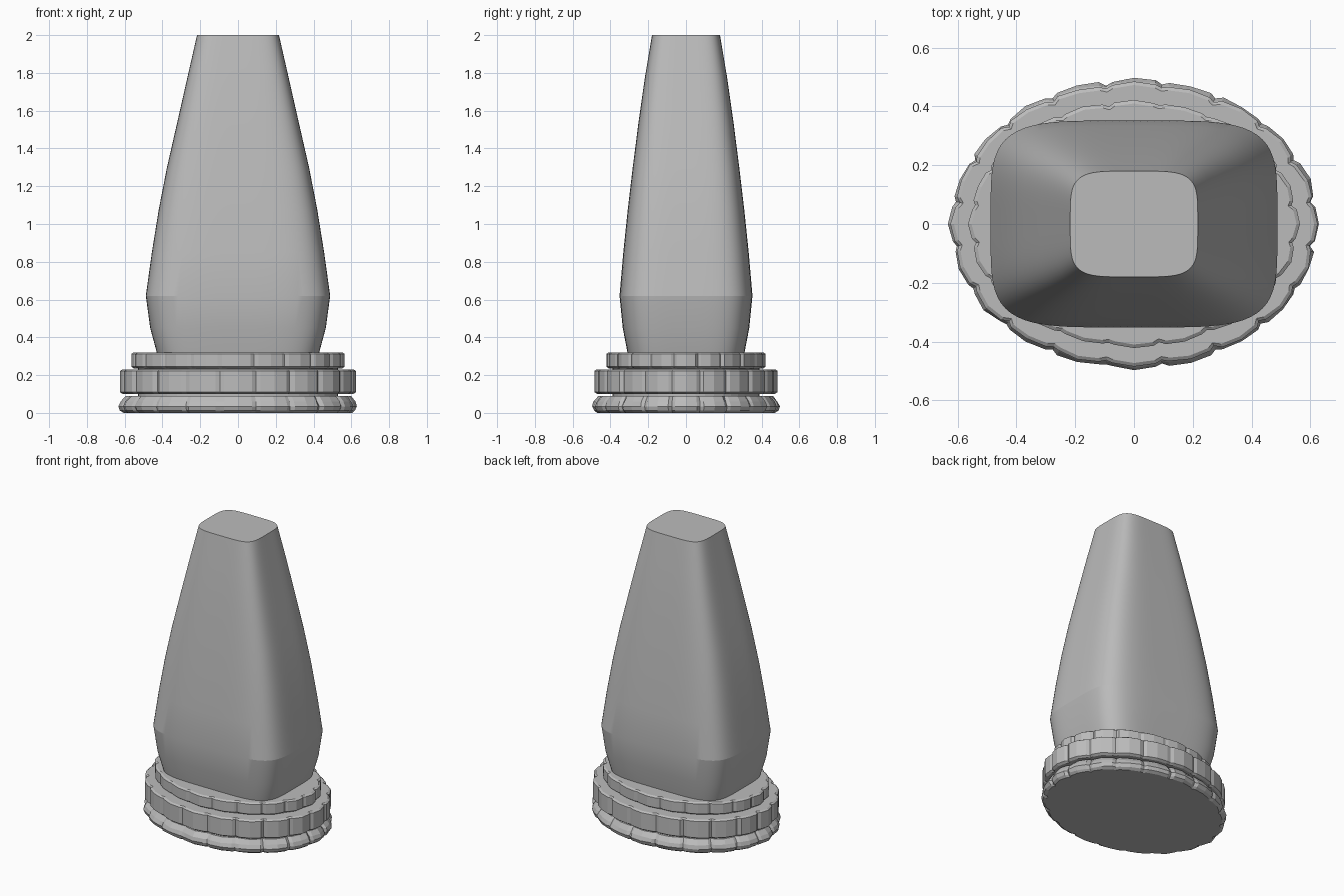
import bpy, bmesh, math, random

if "Cube" in bpy.data.objects:
    bpy.data.objects.remove(bpy.data.objects["Cube"])

random.seed(4)

grey = bpy.data.materials.new("stone grey")
grey.diffuse_color = (0.5, 0.5, 0.5, 1)
grey.use_nodes = True
grey.node_tree.nodes["Principled BSDF"].inputs["Base Color"].default_value = grey.diffuse_color


def loft(name, rings, smooth=None):
    """Skin a stack of closed rings and cap both ends."""
    bm = bmesh.new()
    rows = [[bm.verts.new(p) for p in ring] for ring in rings]
    n = len(rows[0])
    for a, b in zip(rows, rows[1:]):
        for i in range(n):
            j = (i + 1) % n
            bm.faces.new((a[i], a[j], b[j], b[i]))
    bm.faces.new(rows[0][::-1])
    bm.faces.new(rows[-1])
    mesh = bpy.data.meshes.new(name)
    bm.to_mesh(mesh)
    bm.free()
    ob = bpy.data.objects.new(name, mesh)
    bpy.context.collection.objects.link(ob)
    mesh.materials.append(grey)
    if smooth:
        bpy.context.view_layer.objects.active = ob
        ob.select_set(True)
        bpy.ops.object.shade_smooth_by_angle(angle=math.radians(smooth))
        ob.select_set(False)
    return ob


def rounded(rx, ry, z, power=4.6, n=128):
    """Rounded rectangle as a superellipse."""
    pts = []
    for i in range(n):
        t = 2 * math.pi * i / n
        c, s = math.cos(t), math.sin(t)
        k = (abs(c) ** power + abs(s) ** power) ** (-1 / power)
        pts.append((rx * c * k, ry * s * k, z))
    return pts


def scallop(lobes, depth, jitter):
    """Angle and radius factors of an irregular scalloped rim."""
    out = []
    for i in range(lobes):
        for f, d in ((-0.5, 1), (-0.38, 0.35), (0, 0), (0.38, 0.35)):
            wob = 0 if f == 0 and i % (lobes // 4) == 0 else random.uniform(0, jitter)
            out.append((2 * math.pi * (i + f) / lobes, 1 - depth * d - wob))
    return out


def rim_ring(rim, rx, ry, z, jitter=0.0):
    pts = []
    for t, r in rim:
        r -= random.uniform(0, jitter)
        pts.append((rx * r * math.cos(t), ry * r * math.sin(t), z))
    return pts


# tapering body with a crease at its widest level
profile = [(0.32, 0.43, 0.31), (0.45, 0.465, 0.335), (0.62, 0.488, 0.352),
           (0.85, 0.456, 0.332), (1.08, 0.419, 0.308), (1.30, 0.376, 0.282),
           (1.55, 0.319, 0.25), (1.78, 0.267, 0.217), (2.0, 0.217, 0.18)]
loft("tapered_body", [rounded(rx, ry, z) for z, rx, ry in profile], 12)

# two scalloped plinth tiers with slightly chamfered rims
for name, rx, ry, z0, z1 in (("middle_tier", 0.625, 0.485, 0.10, 0.23),
                             ("upper_tier", 0.565, 0.422, 0.235, 0.32)):
    rim = scallop(20, 0.03, 0.012)
    loft(name, [rim_ring(rim, rx - i, ry - i, z) for i, z in
                ((0.015, z0), (0, z0 + 0.01), (0, z1 - 0.008), (0.012, z1))])

# rough, crumpled foot
rim = scallop(20, 0.03, 0.01)
loft("rough_foot", [rim_ring(rim, 0.635 - i, 0.5 - i, z, j) for i, z, j in
                    ((0.03, 0, 0), (0.008, 0.012, 0.015), (0, 0.035, 0.01),
                     (0.008, 0.06, 0.02), (0.035, 0.09, 0.015))])

# plain core closing the grooves between tiers
loft("plinth_core", [rounded(0.53, 0.39, z, 2, 48) for z in (0.05, 0.3)])
